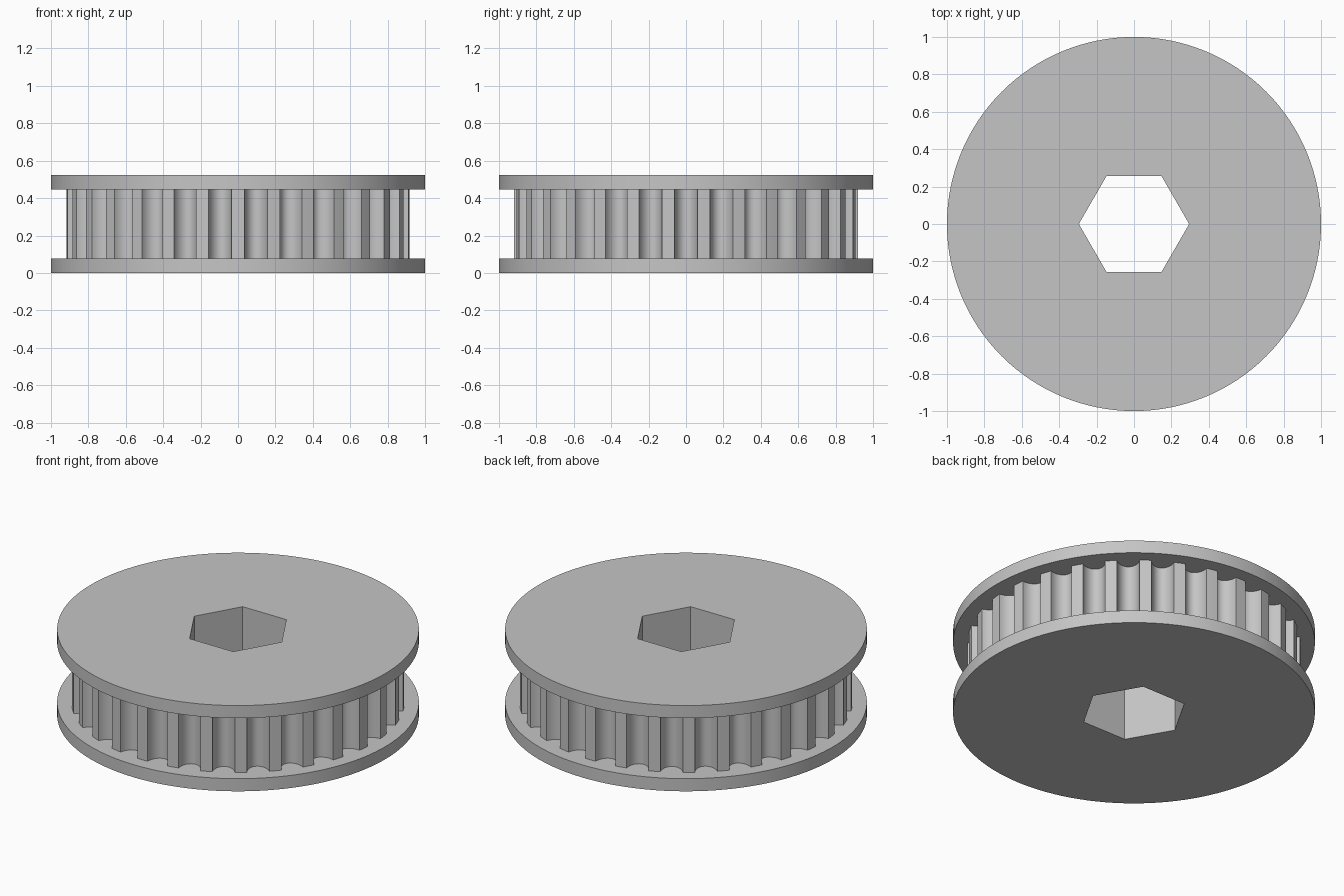
import bpy, bmesh
from math import sin, cos, pi, radians

cube = bpy.data.objects.get("Cube")
if cube:
    bpy.data.objects.remove(cube, do_unlink=True)

HEIGHT, FLANGE = 0.523, 0.077
TEETH, TOOTH_R = 30, 0.92
GROOVE_HALF, GROOVE_DEPTH = radians(3.9), 0.077
BORE_R = 0.295

grey = bpy.data.materials.new("plain grey")
grey.use_nodes = True
colour = (0.56, 0.56, 0.56, 1)
grey.diffuse_color = colour
grey.node_tree.nodes["Principled BSDF"].inputs["Base Color"].default_value = colour


def polar(r, a):
    return (r * cos(a), r * sin(a))


def ring(count, r):
    return [polar(r, 2 * pi * i / count) for i in range(count)]


def toothed_outline(steps=14):
    """Round-bottomed grooves separated by narrow lands."""
    points = []
    pitch = 2 * pi / TEETH
    for t in range(TEETH):
        middle = t * pitch
        for s in range(steps + 1):
            u = pi * s / steps
            points.append(polar(TOOTH_R - GROOVE_DEPTH * sin(u),
                                middle - GROOVE_HALF * cos(u)))
        points.append(polar(TOOTH_R, middle + pitch / 2))
    return points


def bored_plate(name, outline, z0, z1):
    """Extrude an outline with the hexagonal bore cut through it."""
    bm = bmesh.new()
    edges = []
    for loop in (outline, ring(6, BORE_R)):
        verts = [bm.verts.new((x, y, z0)) for x, y in loop]
        edges += [bm.edges.new((v, verts[i - 1])) for i, v in enumerate(verts)]
    bmesh.ops.triangle_fill(bm, edges=edges, use_beauty=True, normal=(0, 0, 1))
    grown = bmesh.ops.extrude_face_region(bm, geom=bm.faces[:], use_keep_orig=True)
    top = [g for g in grown["geom"] if isinstance(g, bmesh.types.BMVert)]
    bmesh.ops.translate(bm, verts=top, vec=(0, 0, z1 - z0))
    bmesh.ops.recalc_face_normals(bm, faces=bm.faces[:])
    for f in bm.faces:
        f.smooth = True
    mesh = bpy.data.meshes.new(name)
    bm.to_mesh(mesh)
    bm.free()
    mesh.set_sharp_from_angle(angle=radians(32))
    mesh.materials.append(grey)
    obj = bpy.data.objects.new(name, mesh)
    bpy.context.collection.objects.link(obj)
    return obj


# Flanges above and below the toothed drum
disc = ring(128, 1.0)
bored_plate("lower_flange", disc, 0, FLANGE)
bored_plate("toothed_drum", toothed_outline(), FLANGE, HEIGHT - FLANGE)
bored_plate("upper_flange", disc, HEIGHT - FLANGE, HEIGHT)
